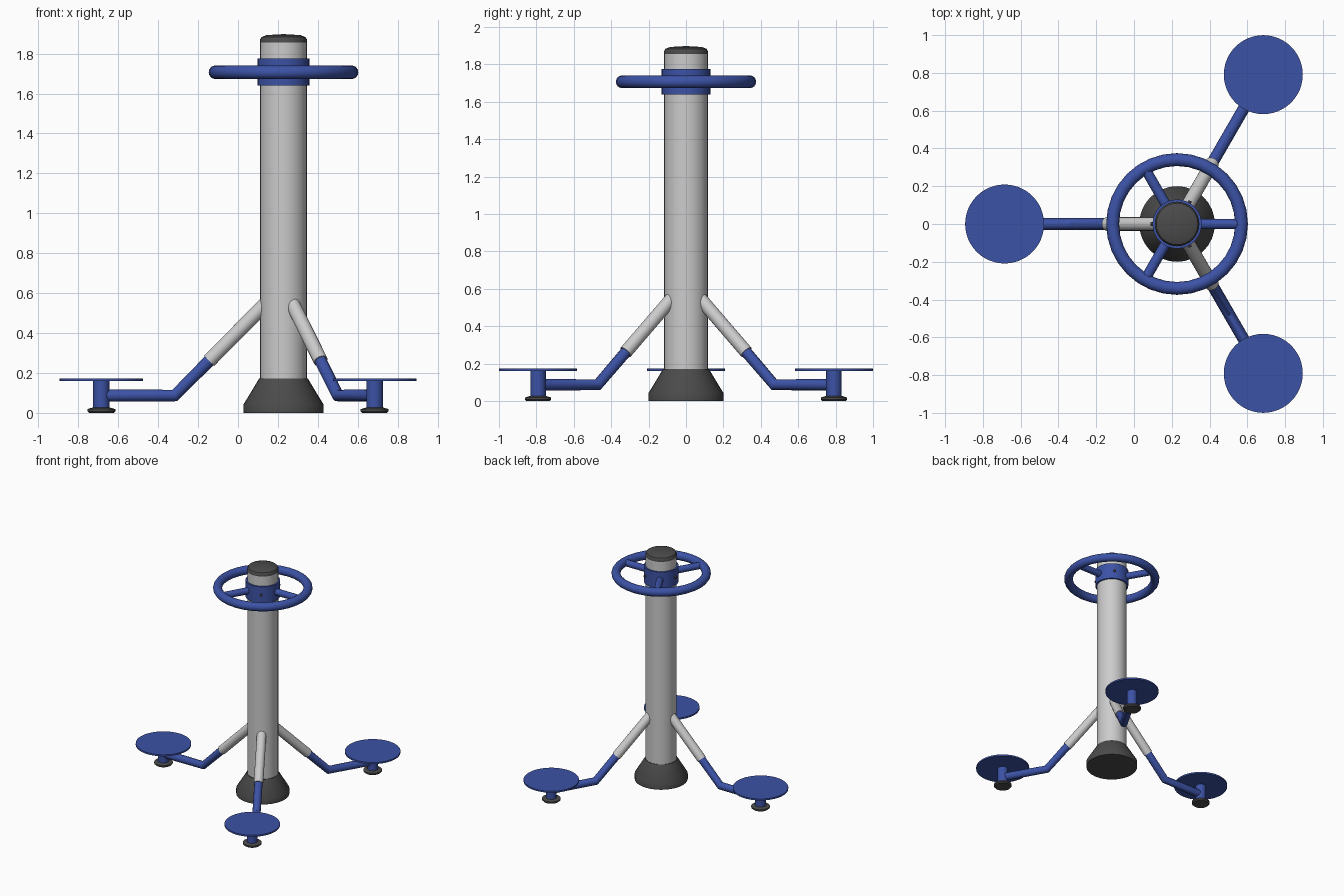
import bpy, bmesh
from math import cos, sin, pi, radians
from mathutils import Vector

if "Cube" in bpy.data.objects:
    bpy.data.objects.remove(bpy.data.objects["Cube"])

CX = 0.228                      # post axis in x
ARMS = [60, 180, 300]           # step arm directions
SPOKES = [0, 120, 240]          # wheel spoke directions


def material(name, color):
    m = bpy.data.materials.new(name)
    m.diffuse_color = color
    m.use_nodes = True
    m.node_tree.nodes["Principled BSDF"].inputs["Base Color"].default_value = m.diffuse_color
    return m


BLUE = material("blue_paint", (0.045, 0.085, 0.38, 1))
DARK = material("dark_plastic", (0.07, 0.07, 0.07, 1))


def finish(obj, mat):
    if mat:
        obj.data.materials.append(mat)
    bpy.ops.object.select_all(action='DESELECT')
    obj.select_set(True)
    bpy.context.view_layer.objects.active = obj
    bpy.ops.object.shade_smooth_by_angle(angle=radians(35))
    return obj


def polar(r, angle, z):
    a = radians(angle)
    return Vector((CX + r * cos(a), r * sin(a), z))


def lathe(name, profile, origin, mat=None, sides=32, closed=False):
    """Revolve (radius, z) points about a vertical axis."""
    bm = bmesh.new()
    rings = []
    for r, z in profile:
        if r == 0:
            rings.append([bm.verts.new((0, 0, z))] * sides)
        else:
            rings.append([bm.verts.new((r * cos(2 * pi * i / sides), r * sin(2 * pi * i / sides), z))
                          for i in range(sides)])
    pairs = list(zip(rings, rings[1:]))
    if closed:
        pairs.append((rings[-1], rings[0]))
    for a, b in pairs:
        for i in range(sides):
            j = (i + 1) % sides
            bm.faces.new(list(dict.fromkeys((a[i], a[j], b[j], b[i]))))
    bmesh.ops.recalc_face_normals(bm, faces=bm.faces)
    me = bpy.data.meshes.new(name)
    bm.to_mesh(me)
    bm.free()
    obj = bpy.data.objects.new(name, me)
    obj.location = origin
    bpy.context.collection.objects.link(obj)
    return finish(obj, mat)


def rod(name, a, b, radius, mat=None, sides=20):
    """Straight capped cylinder between two points."""
    d = b - a
    bpy.ops.mesh.primitive_cylinder_add(vertices=sides, radius=radius, depth=d.length, location=(a + b) / 2)
    obj = bpy.context.object
    obj.name = name
    obj.rotation_euler = d.to_track_quat('Z', 'Y').to_euler()
    return finish(obj, mat)


def bent_tube(name, points, radius, mat):
    """Capped tube along a polyline with mitred bends."""
    cu = bpy.data.curves.new(name, 'CURVE')
    cu.dimensions = '3D'
    cu.bevel_depth = radius
    cu.bevel_resolution = 4
    cu.use_fill_caps = True
    sp = cu.splines.new('POLY')
    sp.points.add(len(points) - 1)
    for p, co in zip(sp.points, points):
        p.co = (*co, 1)
    obj = bpy.data.objects.new(name, cu)
    bpy.context.collection.objects.link(obj)
    bpy.ops.object.select_all(action='DESELECT')
    obj.select_set(True)
    bpy.context.view_layer.objects.active = obj
    bpy.ops.object.convert(target='MESH')
    return finish(bpy.context.object, mat)


axis = (CX, 0, 0)

# central post, base boot and domed cap
lathe("post", [(0, 0.02), (0.117, 0.02), (0.117, 1.86), (0, 1.86)], axis)
lathe("base_boot", [(0, 0), (0.2, 0), (0.2, 0.043), (0.122, 0.172), (0, 0.172)], axis, DARK)
lathe("post_cap", [(0, 1.855), (0.118, 1.855), (0.118, 1.87), (0.11, 1.883), (0.085, 1.893), (0, 1.898)],
      axis, DARK)

# hand wheel: collar, rim, spokes and collar bolts
lathe("wheel_collar", [(0.115, 1.64), (0.13, 1.64), (0.13, 1.775), (0.115, 1.775)], axis, BLUE, closed=True)
bpy.ops.mesh.primitive_torus_add(major_radius=0.341, minor_radius=0.034, major_segments=32,
                                 minor_segments=16, location=(CX, 0, 1.707))
rim = bpy.context.object
rim.name = "wheel_rim"
finish(rim, BLUE)
for n, ang in enumerate(SPOKES, 1):
    rod(f"wheel_spoke_{n}", polar(0.12, ang, 1.707), polar(0.341, ang, 1.707), 0.027, BLUE)
for n, ang in enumerate(ARMS, 1):
    rod(f"collar_bolt_{n}", polar(0.12, ang, 1.707), polar(0.141, ang, 1.707), 0.011, DARK, 6)

# three step arms, each with sleeve, bent tube, stub, foot and round plate
for n, ang in enumerate(ARMS, 1):
    rod(f"arm_sleeve_{n}", polar(0.085, ang, 0.551), polar(0.373, ang, 0.261), 0.036)
    bent_tube(f"step_arm_{n}", [polar(0.34, ang, 0.294), polar(0.545, ang, 0.087), polar(0.905, ang, 0.087)],
              0.031, BLUE)
    spot = polar(0.913, ang, 0)
    lathe(f"step_stub_{n}", [(0, 0.02), (0.041, 0.02), (0.041, 0.165), (0, 0.165)], spot, BLUE, 24)
    lathe(f"step_foot_{n}", [(0, 0), (0.062, 0), (0.07, 0.008), (0.07, 0.019), (0.046, 0.026), (0, 0.026)],
          spot, DARK)
    lathe(f"step_plate_{n}", [(0, 0.16), (0.209, 0.16), (0.209, 0.173), (0, 0.173)], spot, BLUE, 48)
